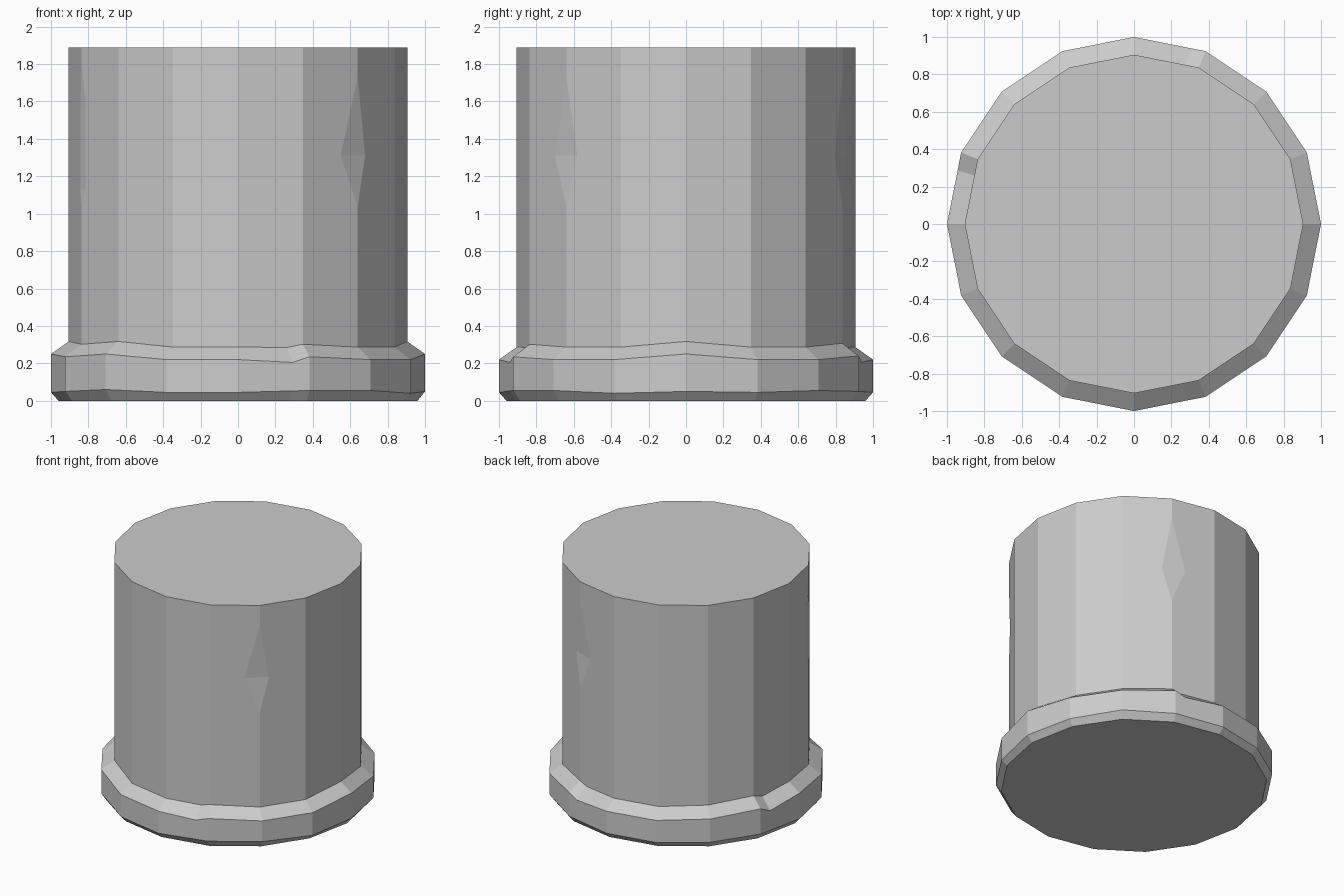
import bpy, bmesh
from math import cos, sin, pi
from mathutils import Vector

if "Cube" in bpy.data.objects:
    bpy.data.objects.remove(bpy.data.objects["Cube"])

N = 16
TOP = 1.89
R_SHAFT, R_COLLAR, R_FOOT = 0.905, 1.0, 0.96


def on_polygon(u, r, z):
    """Point on a 16-gon; whole u is a corner, fractions lie along a flat side."""
    i, t = int(u // 1), u % 1
    a, b = (Vector((r * cos(2 * pi * k / N), r * sin(2 * pi * k / N), z)) for k in (i, i + 1))
    return a.lerp(b, t)


# Worn collar: rim height and lower edge height at every corner
rim = [.25, .22, .22, .24, .22, .22, .235, .25, .25, .235, .25, .22, .22, .235, .22, .22]
low = [.05, .045, .055, .05, .045, .045, .05, .05, .045, .05, .06, .045, .045, .055, .055, .04]
# Small nicks in the rim, as positions along the sides
nicks = {3.2: .205, 7.25: .205, 12.76: .205}
stations = sorted([float(i) for i in range(N)] + list(nicks))

# Chips on shaft edges: corner -> (bottom z, top z, [(z, cut left, cut right)])
chips = {
    14: (1.04, 1.73, [(1.31, .31, .2)]),
    3: (1.04, 1.73, [(1.31, .2, .31)]),
    9: (1.03, 1.80, [(1.13, .10, .12), (1.57, .10, .12)]),
}

bm = bmesh.new()
foot, edge, lip, neck = [], [], [], []
for u in stations:
    i = int(u)
    h = nicks.get(u, rim[i])
    e = low[i] + (low[(i + 1) % N] - low[i]) * (u - i)
    foot.append(bm.verts.new(on_polygon(u, R_FOOT, 0)))
    edge.append(bm.verts.new(on_polygon(u, R_COLLAR, e)))
    lip.append(bm.verts.new(on_polygon(u, R_COLLAR, h)))
    neck.append(bm.verts.new(on_polygon(u, R_SHAFT, h + (.08 if u in nicks else .067))))

# Collar bands and underside
M = len(stations)
for lower, upper in ((foot, edge), (edge, lip), (lip, neck)):
    for i in range(M):
        j = (i + 1) % M
        bm.faces.new((lower[i], lower[j], upper[j], upper[i]))
bm.faces.new(foot[::-1])

# Shaft top and chipped edges
cap = [bm.verts.new(on_polygon(i, R_SHAFT, TOP)) for i in range(N)]
bm.faces.new(cap)
before, after = {}, {}
for i, (z0, z1, cuts) in chips.items():
    b, t = (bm.verts.new(on_polygon(i, R_SHAFT, z)) for z in (z0, z1))
    left = [bm.verts.new(on_polygon(i - l, R_SHAFT, z)) for z, l, r in cuts]
    right = [bm.verts.new(on_polygon(i + r, R_SHAFT, z)) for z, l, r in cuts]
    before[i], after[i] = [b] + left + [t], [b] + right + [t]
    bm.faces.new((b, right[0], left[0]))
    bm.faces.new((left[-1], right[-1], t))
    for k in range(len(cuts) - 1):
        bm.faces.new((left[k], right[k], right[k + 1], left[k + 1]))

# Shaft sides
for i in range(N):
    j = (i + 1) % N
    base = [neck[k] for k, u in enumerate(stations) if i <= u < i + 1]
    base.append(neck[stations.index(float(j))])
    bm.faces.new(base + before.get(j, []) + [cap[j], cap[i]] + after.get(i, [])[::-1])

mesh = bpy.data.meshes.new("column_base")
bm.to_mesh(mesh)
bm.free()
bpy.context.collection.objects.link(bpy.data.objects.new("column_base", mesh))
